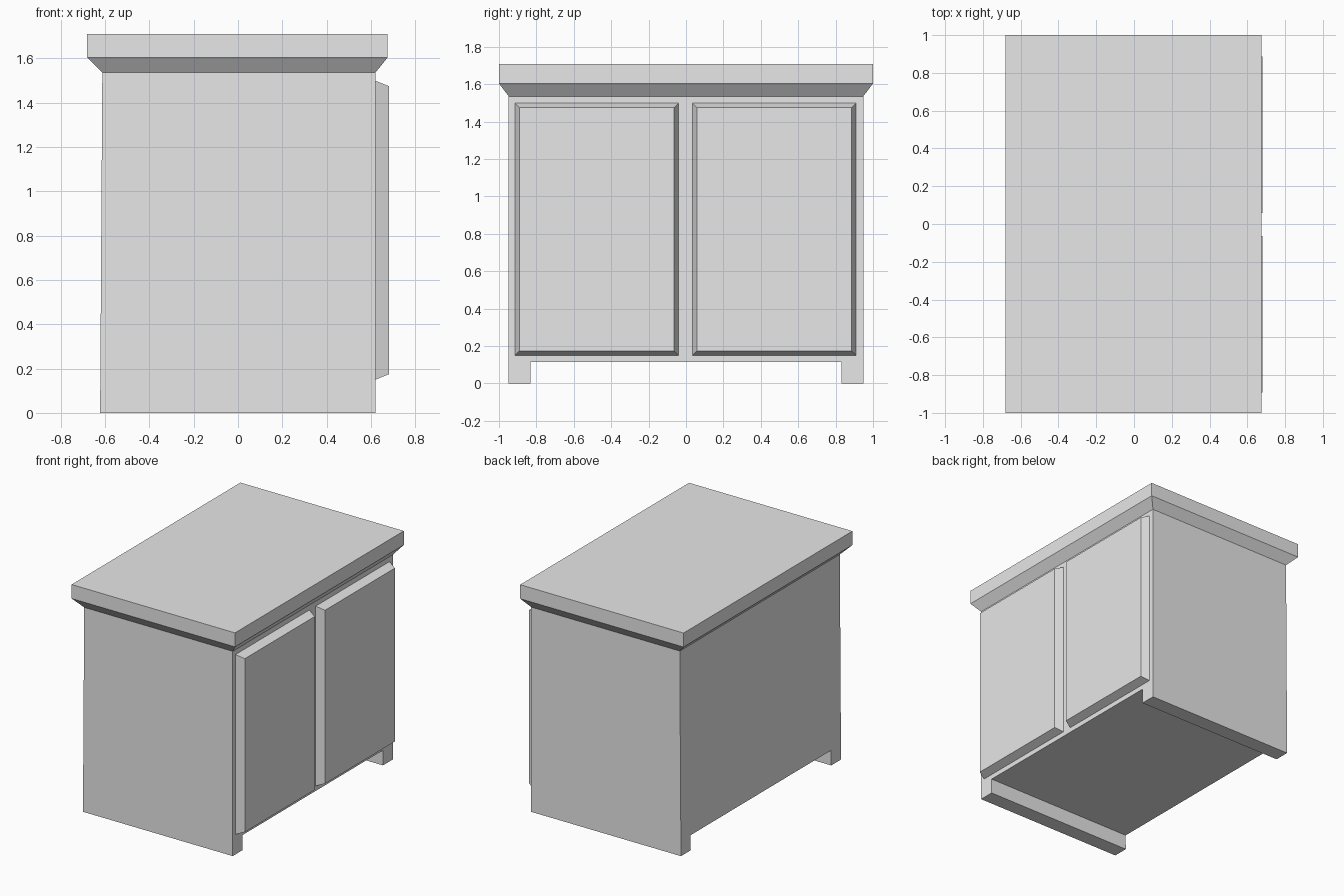
import bpy
import bmesh

cube = bpy.data.objects.get("Cube")
if cube:
    bpy.data.objects.remove(cube, do_unlink=True)

grey = bpy.data.materials.new("plain_grey")
grey.use_nodes = True
COLOUR = (0.8, 0.8, 0.8, 1)
grey.diffuse_color = COLOUR
grey.node_tree.nodes["Principled BSDF"].inputs["Base Color"].default_value = COLOUR


def loft(name, rings):
    """Join matching rings of points with quads and cap both ends."""
    bm = bmesh.new()
    loops = [[bm.verts.new(p) for p in ring] for ring in rings]
    for a, b in zip(loops, loops[1:]):
        for i in range(len(a)):
            j = (i + 1) % len(a)
            bm.faces.new((a[i], a[j], b[j], b[i]))
    bm.faces.new(loops[0])
    bm.faces.new(loops[-1])
    bmesh.ops.recalc_face_normals(bm, faces=bm.faces)
    mesh = bpy.data.meshes.new(name)
    bm.to_mesh(mesh)
    bm.free()
    mesh.materials.append(grey)
    obj = bpy.data.objects.new(name, mesh)
    bpy.context.collection.objects.link(obj)
    return obj


def rectangle(u0, u1, v0, v1):
    return [(u0, v0), (u1, v0), (u1, v1), (u0, v1)]


# Cabinet body: side profile with runner feet, back leaning in slightly
TOP, HALF, FOOT, KICK = 1.535, 0.948, 0.832, 0.113
profile = [(-HALF, 0), (-FOOT, 0), (-FOOT, KICK), (FOOT, KICK),
           (FOOT, 0), (HALF, 0), (HALF, TOP), (-HALF, TOP)]
loft("cabinet_body", [
    [(-0.622 + 0.01 * z / TOP, y, z) for y, z in profile],
    [(0.62, y, z) for y, z in profile],
])

# Countertop: slab with a chamfered underside
slab = rectangle(-0.68, 0.675, -1, 1)
loft("countertop", [
    [(x, y, TOP) for x, y in rectangle(-0.612, 0.62, -HALF, HALF)],
    [(x, y, 1.603) for x, y in slab],
    [(x, y, 1.708) for x, y in slab],
])

# Pair of doors with bevelled edges
BEVEL = 0.024
for name, y0, y1 in (("right_door", -0.915, -0.04), ("left_door", 0.035, 0.91)):
    loft(name, [
        [(x, y, z) for y, z in rectangle(y0 + d, y1 - d, 0.15 + d, 1.498 - d)]
        for x, d in ((0.61, 0), (0.62, 0), (0.68, BEVEL))
    ])
